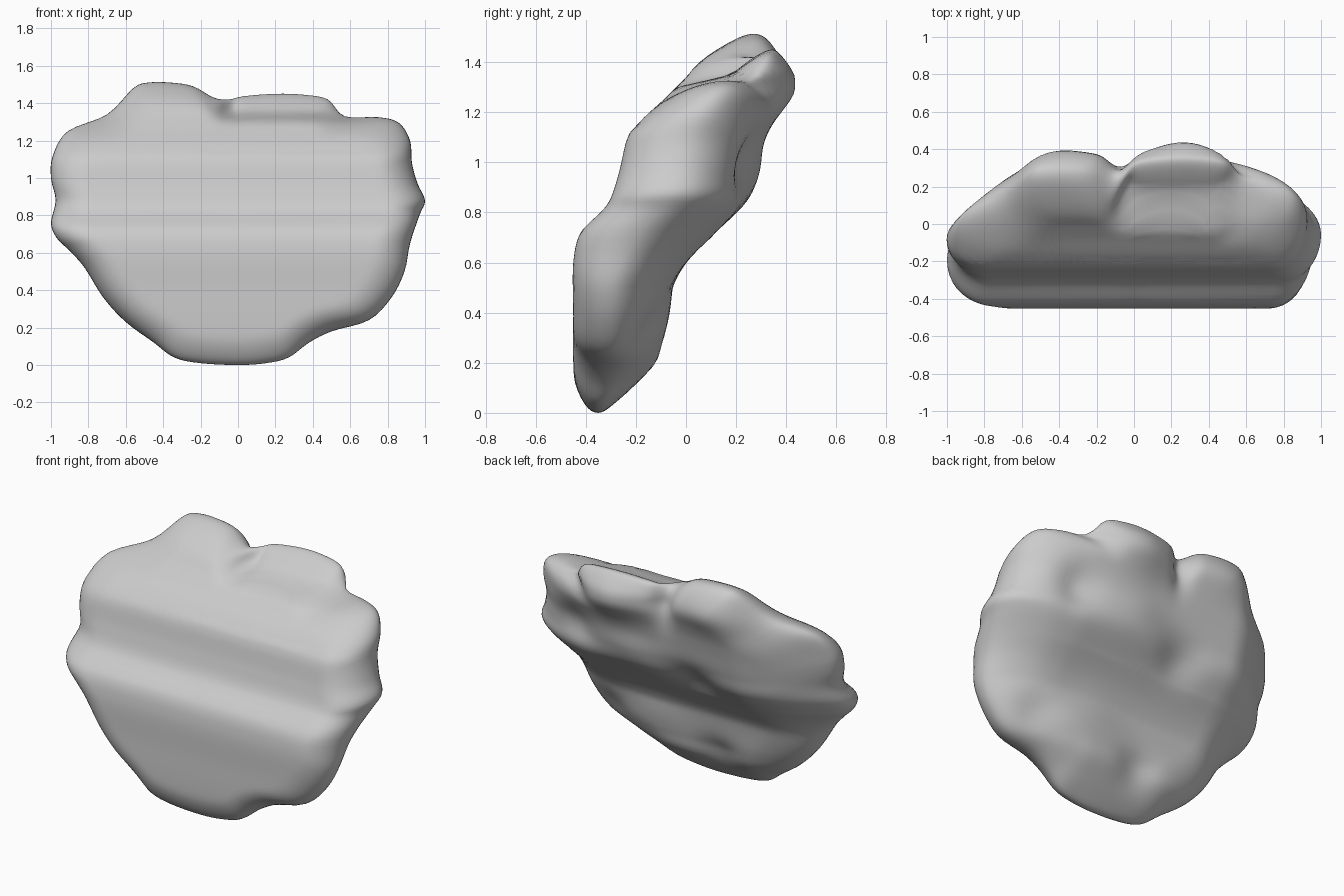
import bpy, bmesh
from math import exp, pi, sin, cos

if "Cube" in bpy.data.objects:
    bpy.data.objects.remove(bpy.data.objects["Cube"])

# Front-view outline (x, z), clockwise from the right-hand tip
OUTLINE = [(1, .88), (.97, .8), (.92, .65), (.89, .5), (.82, .36), (.7, .24), (.5, .18),
           (.38, .12), (.27, .04), (.15, .01), (0, 0), (-.2, .01), (-.34, .04), (-.45, .12),
           (-.6, .23), (-.72, .36), (-.82, .52), (-.9, .61), (-.97, .68), (-1, .76),
           (-.975, .88), (-1, 1.0), (-.99, 1.12), (-.91, 1.25), (-.7, 1.34), (-.56, 1.48),
           (-.48, 1.51), (-.36, 1.51), (-.24, 1.49), (-.13, 1.43), (-.05, 1.42), (.03, 1.437),
           (.2, 1.45), (.35, 1.445), (.48, 1.42), (.57, 1.33), (.75, 1.325), (.86, 1.295),
           (.92, 1.2), (.93, 1.08), (.96, .97)]
# Side profiles (z, y) of the stepped front face and lumpy back
FRONT = [(0, -.44), (.2, -.45), (.4, -.45), (.6, -.45), (.72, -.42), (.83, -.315), (.95, -.27),
         (1.08, -.24), (1.14, -.2), (1.3, -.04), (1.4, .05), (1.52, .15)]
BACK = [(0, -.26), (.1, -.19), (.2, -.12), (.3, -.1), (.5, -.065), (.6, .0), (.7, .1),
        (.83, .22), (.95, .26), (1.08, .29), (1.2, .32), (1.35, .37), (1.52, .39)]
# Back lumps and dents: x, z, width, height, depth
LUMPS = [(.27, 1.3, .24, .16, .09), (-.38, 1.35, .2, .14, .03), (-.07, 1.35, .07, .14, -.07),
         (-.19, .82, .16, .1, -.06), (-.14, .22, .14, .1, -.05), (.61, 1.0, .14, .13, -.06),
         (.6, .32, .13, .12, -.05), (.2, .95, .2, .12, .03), (.25, .4, .22, .14, .02)]


def smooth(a, b, v):
    t = min(1, max(0, (v - a) / (b - a)))
    return t * t * (3 - 2 * t)


def catmull(p, q, r, s, t):
    return .5 * (2 * q + (r - p) * t + (2 * p - 5 * q + 4 * r - s) * t * t
                 + (3 * q - p - 3 * r + s) * t ** 3)


def profile(pts, z):
    z = min(pts[-1][0], max(pts[0][0], z))
    i = next(k for k in range(len(pts) - 1) if z <= pts[k + 1][0])
    t = (z - pts[i][0]) / (pts[i + 1][0] - pts[i][0])
    ys = [pts[min(len(pts) - 1, max(0, i + d))][1] for d in (-1, 0, 1, 2)]
    return catmull(*ys, t)


def front_y(x, z):
    y = profile(FRONT, z)
    # ledge below the set-back upper lobe, and the small pit beside it
    y += .17 * smooth(1.29, 1.36, z) * smooth(-.12, 0, x) * (1 - smooth(.6, .75, x))
    return y + .06 * exp(-((x + .07) / .06) ** 2 - ((z - 1.37) / .05) ** 2)


def back_y(x, z):
    y = profile(BACK, z)
    y -= .2 * smooth(-.5, -1, x) * smooth(.2, 1, z) if x < -.5 else 0
    y -= .07 * smooth(.5, .95, x)
    for cx, cz, w, h, d in LUMPS:
        y += d * exp(-((x - cx) / w) ** 2 - ((z - cz) / h) ** 2)
    return max(y, front_y(x, z) + .1)


def surface_point(ox, oz, s, side):
    cz = .78
    x, z = ox * s, cz + (oz - cz) * s
    f, b = front_y(x, z), back_y(x, z)
    mid = (f + b) / 2
    start = .8 if side < 0 else .7
    u = max(0, (s - start) / (1 - start))
    roll = max(0, 1 - u * u) ** .5
    return (x, mid + side * (b - f) / 2 * roll, z)


# Smoothed rim
SUB = 4
n = len(OUTLINE)
rim = []
for i in range(n):
    quad = [OUTLINE[(i + d) % n] for d in (-1, 0, 1, 2)]
    for k in range(SUB):
        rim.append(tuple(catmull(*[q[a] for q in quad], k / SUB) for a in (0, 1)))

# Rings run from the front centre over the rim to the back centre
levels = [i / 22 * .7 for i in range(1, 23)]
levels += [.7 + .3 * sin(pi / 2 * i / 12) for i in range(1, 13)]
stations = [(s, -1) for s in levels] + [(s, 1) for s in reversed(levels[:-1])]

bm = bmesh.new()
rings = [[bm.verts.new(surface_point(x, z, s, side)) for x, z in rim] for s, side in stations]
m = len(rim)
for a, b in zip(rings, rings[1:]):
    for j in range(m):
        bm.faces.new((a[j], a[(j + 1) % m], b[(j + 1) % m], b[j]))
for ring, side in ((rings[0], -1), (rings[-1], 1)):
    c = bm.verts.new(surface_point(0, .78, 0, side))
    for j in range(m):
        bm.faces.new((ring[j], ring[(j + 1) % m], c))
bmesh.ops.recalc_face_normals(bm, faces=bm.faces)

mesh = bpy.data.meshes.new("rock_slab")
bm.to_mesh(mesh)
bm.free()
mesh.shade_smooth()
slab = bpy.data.objects.new("rock_slab", mesh)
bpy.context.collection.objects.link(slab)
